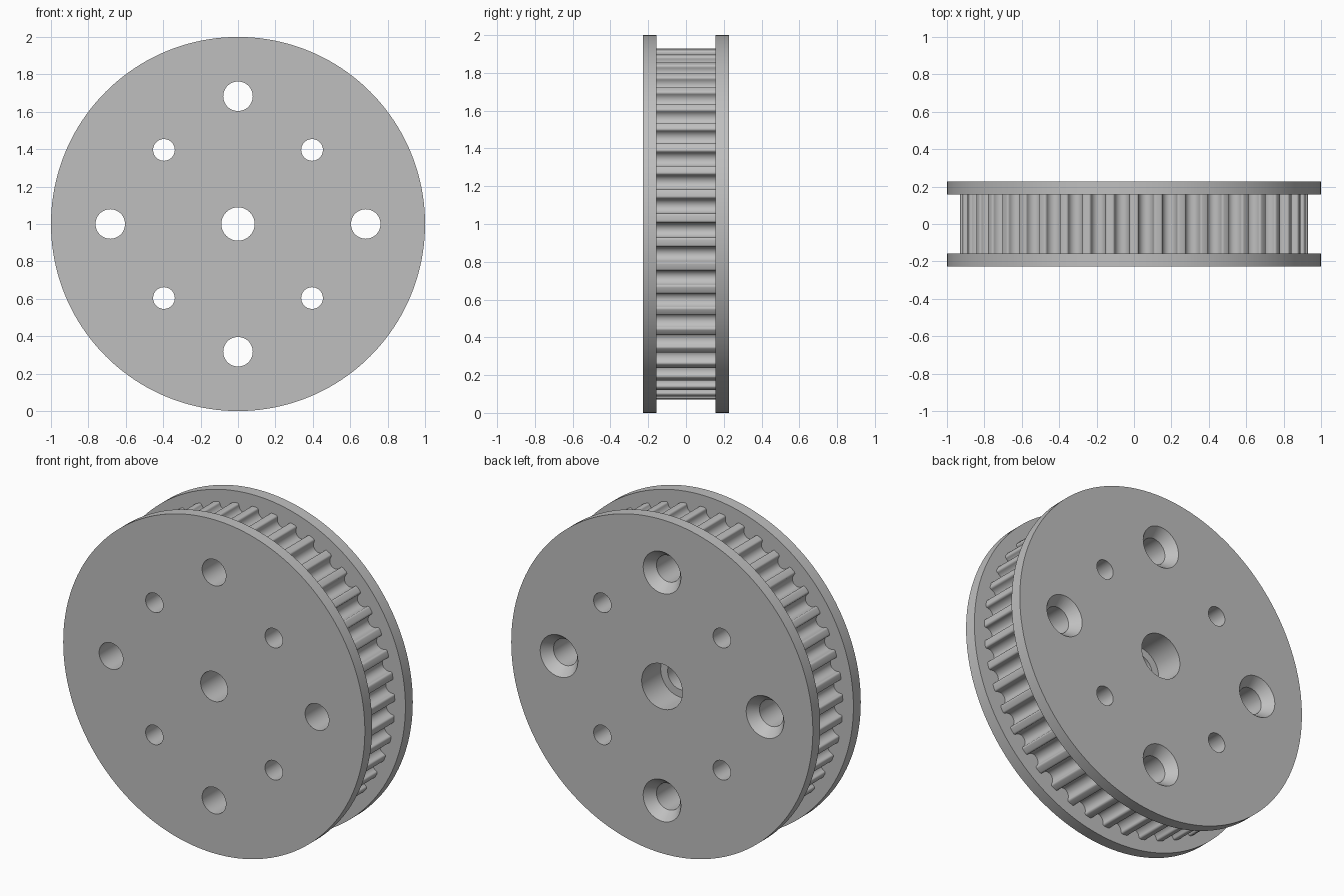
import bpy, bmesh, math

if "Cube" in bpy.data.objects:
    bpy.data.objects.remove(bpy.data.objects["Cube"], do_unlink=True)

TEETH = 45
TIP_R = 0.93
FLANGE_IN, FLANGE_OUT = 0.157, 0.227

metal = bpy.data.materials.new("plain_grey_metal")
metal.use_nodes = True
GREY = (0.52, 0.52, 0.52, 1)
metal.diffuse_color = GREY
metal.node_tree.nodes["Principled BSDF"].inputs["Base Color"].default_value = GREY


def loft(bm, rings):
    """Skin a stack of equal-length point loops and cap both ends."""
    loops = [[bm.verts.new(p) for p in ring] for ring in rings]
    n = len(loops[0])
    for a, b in zip(loops, loops[1:]):
        for i in range(n):
            j = (i + 1) % n
            bm.faces.new((a[i], a[j], b[j], b[i]))
    bm.faces.new(loops[0][::-1])
    bm.faces.new(loops[-1])


def circle(r, y, cx=0, cz=1, n=160):
    return [(cx + r * math.cos(math.tau * i / n), y,
             cz + r * math.sin(math.tau * i / n)) for i in range(n)]


def make_object(name, bm):
    bmesh.ops.recalc_face_normals(bm, faces=bm.faces[:])
    mesh = bpy.data.meshes.new(name)
    bm.to_mesh(mesh)
    bm.free()
    mesh.materials.append(metal)
    obj = bpy.data.objects.new(name, mesh)
    bpy.context.scene.collection.objects.link(obj)
    return obj


def arc(cx, cy, r, start, end, steps):
    return [(cx + r * math.cos(math.radians(start + (end - start) * k / steps)),
             cy + r * math.sin(math.radians(start + (end - start) * k / steps)))
            for k in range(steps + 1)]


def toothed_outline():
    """One pitch is a rounded tip, a round-bottomed groove and the next tip."""
    groove_r, tip_fillet, centre_drop = 0.04, 0.012, 0.015
    side = groove_r + tip_fillet
    one = arc(-side, -tip_fillet, tip_fillet, 90, 0, 4)
    one += arc(0, -centre_drop, groove_r, 180, 360, 12)
    one += arc(side, -tip_fillet, tip_fillet, 180, 90, 4)
    pts = []
    for t in range(TEETH):
        mid = math.pi / 2 - math.tau * (t + 0.5) / TEETH
        for across, height in one:
            r = TIP_R + height
            a = mid - across / TIP_R
            pts.append((r * math.cos(a), 1 + r * math.sin(a)))
    return pts


# Toothed belt rim between the flanges
bm = bmesh.new()
outline = toothed_outline()
loft(bm, [[(x, y, z) for x, z in outline] for y in (-FLANGE_IN, FLANGE_IN)])
parts = [make_object("toothed_rim", bm)]

# Side flanges
for name, side in (("front_flange", -1), ("back_flange", 1)):
    bm = bmesh.new()
    loft(bm, [circle(1, side * FLANGE_IN), circle(1, side * FLANGE_OUT)])
    parts.append(make_object(name, bm))

# Hole cutters: stepped bore, four countersunk holes, four plain holes
bm = bmesh.new()
bore = [(0.089, -0.3), (0.089, 0.047), (0.135, 0.047), (0.135, 0.3)]
loft(bm, [circle(r, y, n=64) for r, y in bore])
sunk = [(0.079, -0.3), (0.079, 0.167), (0.125, FLANGE_OUT), (0.125, 0.3)]
plain = [(0.058, -0.3), (0.058, 0.3)]
for k in range(8):
    a = k * math.pi / 4
    dist, profile = (0.56, plain) if k % 2 else (0.683, sunk)
    cx, cz = dist * math.cos(a), 1 + dist * math.sin(a)
    loft(bm, [circle(r, y, cx, cz, 48) for r, y in profile])
cutter = make_object("hole_cutter", bm)
cutter.hide_render = True

# Drill every part, then smooth the curved walls
for obj in parts:
    bpy.ops.object.select_all(action="DESELECT")
    bpy.context.view_layer.objects.active = obj
    obj.select_set(True)
    mod = obj.modifiers.new("holes", "BOOLEAN")
    mod.operation = "DIFFERENCE"
    mod.solver = "EXACT"
    mod.object = cutter
    bpy.ops.object.modifier_apply(modifier=mod.name)
    bpy.ops.object.shade_smooth_by_angle(angle=math.radians(30))

bpy.data.objects.remove(cutter, do_unlink=True)
